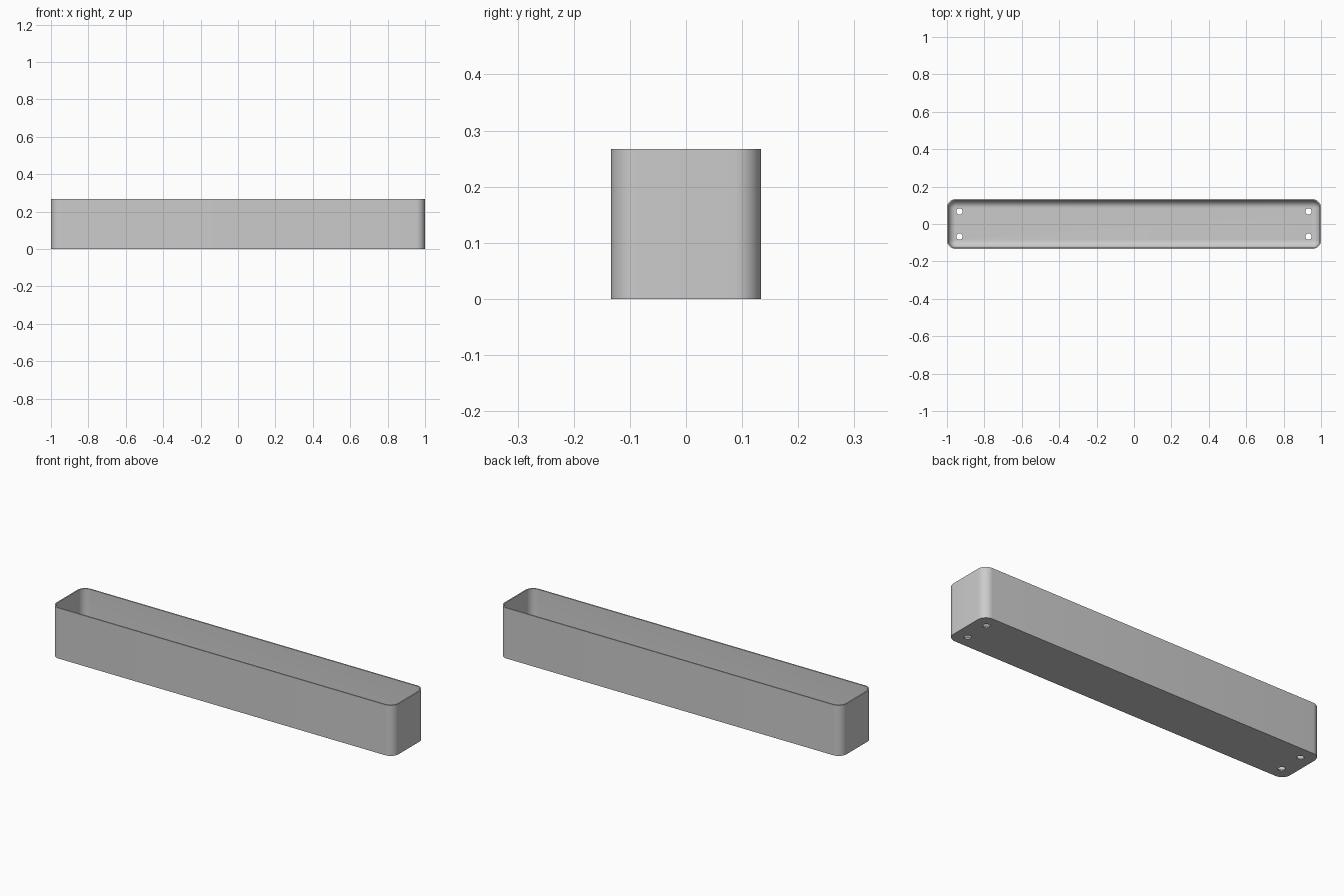
import bpy, bmesh
from math import cos, sin, pi, radians

cube = bpy.data.objects.get("Cube")
if cube:
    bpy.data.objects.remove(cube, do_unlink=True)

HALF_X, HALF_Y, HEIGHT = 1.0, 0.1335, 0.267
CORNER, WALL, FILLET = 0.047, 0.007, 0.04
STEPS = 10

grey = bpy.data.materials.new("light grey")
grey.use_nodes = True
colour = (0.6, 0.6, 0.6, 1)
grey.diffuse_color = colour
grey.node_tree.nodes["Principled BSDF"].inputs["Base Color"].default_value = colour


def rounded_loop(bm, inset, z):
    """Rounded rectangle ring, shrunk by inset, at height z."""
    radius = max(CORNER - inset, 0.002)
    cx, cy = HALF_X - inset - radius, HALF_Y - inset - radius
    ring = []
    for q, (sx, sy) in enumerate([(1, 1), (-1, 1), (-1, -1), (1, -1)]):
        for i in range(STEPS + 1):
            a = (q + i / STEPS) * pi / 2
            ring.append(bm.verts.new((sx * cx + radius * cos(a), sy * cy + radius * sin(a), z)))
    return ring


# Tray section: outer wall, rim, inner wall, then the rounded inside floor edge
section = [(0, 0), (0, HEIGHT), (WALL, HEIGHT)]
for i in range(STEPS + 1):
    a = i / STEPS * pi / 2
    section.append((WALL + FILLET * (1 - cos(a)), WALL + FILLET * (1 - sin(a))))

bm = bmesh.new()
rings = [rounded_loop(bm, inset, z) for inset, z in section]
for low, high in zip(rings, rings[1:]):
    for i in range(len(low)):
        j = (i + 1) % len(low)
        bm.faces.new((low[i], low[j], high[j], high[i]))
bm.faces.new(rings[0][::-1])
bm.faces.new(rings[-1])
bmesh.ops.recalc_face_normals(bm, faces=bm.faces)
mesh = bpy.data.meshes.new("tray")
bm.to_mesh(mesh)
bm.free()
mesh.materials.append(grey)
tray = bpy.data.objects.new("tray", mesh)
bpy.context.collection.objects.link(tray)

# Four drain holes near the floor corners
cutters = []
for sx in (-1, 1):
    for sy in (-1, 1):
        bpy.ops.mesh.primitive_cylinder_add(vertices=32, radius=0.017, depth=0.06,
                                            location=(sx * 0.933, sy * 0.067, 0))
        cutter = bpy.context.object
        cutter.name = "hole_cutter"
        cutter.hide_render = True
        cutter.data.materials.append(grey)
        cut = tray.modifiers.new("drain hole", "BOOLEAN")
        cut.operation = "DIFFERENCE"
        cut.solver = "EXACT"
        cut.object = cutter
        cutters.append(cutter)

bpy.ops.object.select_all(action="DESELECT")
tray.select_set(True)
bpy.context.view_layer.objects.active = tray
for name in [m.name for m in tray.modifiers]:
    bpy.ops.object.modifier_apply(modifier=name)
for cutter in cutters:
    bpy.data.objects.remove(cutter, do_unlink=True)
bpy.ops.object.shade_smooth_by_angle(angle=radians(30))
